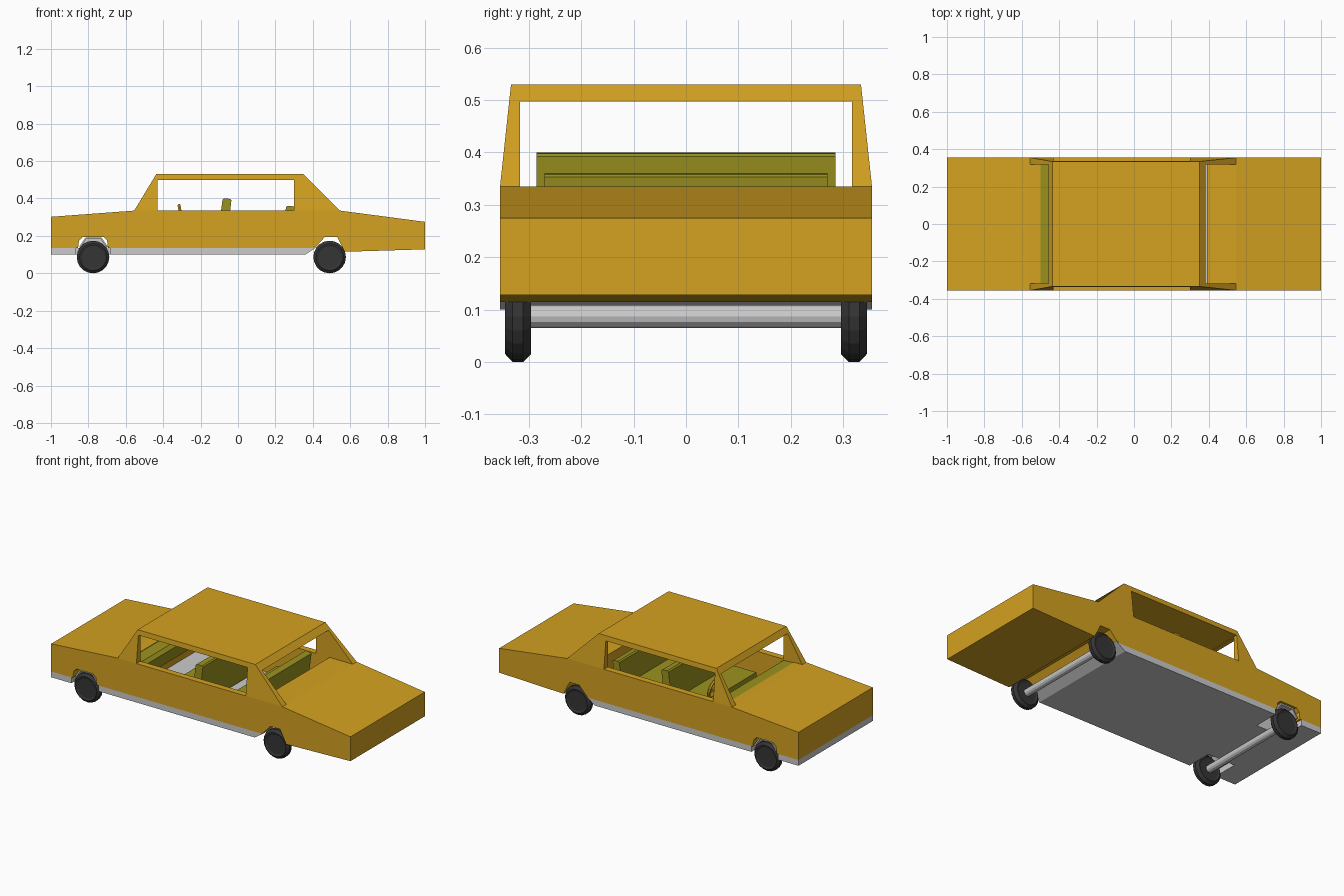
import bpy, bmesh, math
from mathutils import Matrix, Vector

if "Cube" in bpy.data.objects:
    bpy.data.objects.remove(bpy.data.objects["Cube"])


def material(name, color):
    m = bpy.data.materials.new(name)
    m.diffuse_color = (*color, 1)
    m.use_nodes = True
    m.node_tree.nodes["Principled BSDF"].inputs["Base Color"].default_value = m.diffuse_color
    return m


PAINT = material("paint", (0.66, 0.36, 0.015))
OLIVE = material("upholstery", (0.33, 0.29, 0.014))
RUBBER = material("rubber", (0.035, 0.035, 0.035))


def finish(name, bm, mat=None):
    bmesh.ops.recalc_face_normals(bm, faces=bm.faces[:])
    me = bpy.data.meshes.new(name)
    bm.to_mesh(me)
    bm.free()
    ob = bpy.data.objects.new(name, me)
    bpy.context.collection.objects.link(ob)
    if mat:
        me.materials.append(mat)
    return ob


def prism(name, profile, y0, y1, mat=None):
    """Side profile of (x, z) points pushed from y0 to y1."""
    bm = bmesh.new()
    face = bm.faces.new([bm.verts.new((x, y0, z)) for x, z in profile])
    out = bmesh.ops.extrude_face_region(bm, geom=[face])
    moved = [v for v in out["geom"] if isinstance(v, bmesh.types.BMVert)]
    bmesh.ops.translate(bm, verts=moved, vec=(0, y1 - y0, 0))
    return finish(name, bm, mat)


def box(name, x0, x1, y0, y1, z0, z1, mat=None):
    return prism(name, [(x0, z0), (x1, z0), (x1, z1), (x0, z1)], y0, y1, mat)


def lathe(name, profile, x, z, sides, mat=None):
    """Closed (radius, y) outline turned around a crosswise axis at x, z."""
    bm = bmesh.new()
    rings = []
    for r, y in profile:
        rings.append([bm.verts.new((x + r * math.cos(2 * math.pi * i / sides), y,
                                    z + r * math.sin(2 * math.pi * i / sides)))
                      for i in range(sides)])
    for a, b in zip(rings, rings[1:]):
        for i in range(sides):
            j = (i + 1) % sides
            bm.faces.new((a[i], a[j], b[j], b[i]))
    bm.faces.new(rings[0])
    bm.faces.new(rings[-1])
    return finish(name, bm, mat)


def cut(ob, cutter):
    mod = ob.modifiers.new("cut", "BOOLEAN")
    mod.operation = "DIFFERENCE"
    mod.solver = "EXACT"
    mod.object = cutter
    bpy.context.view_layer.objects.active = ob
    bpy.ops.object.modifier_apply(modifier=mod.name)
    bpy.data.objects.remove(cutter)


W = 0.355          # half width of the body
INNER = 0.317      # half width of the cabin
FRONT_X, REAR_X, AXLE_Z = -0.775, 0.49, 0.087

# painted body with wheel arches, hollowed out for the cabin
body = prism("body", [
    (-1, 0.135), (-0.855, 0.135), (-0.85, 0.175), (-0.83, 0.195), (-0.72, 0.195),
    (-0.70, 0.175), (-0.695, 0.135), (0.40, 0.135), (0.42, 0.145), (0.465, 0.195),
    (0.53, 0.195), (0.57, 0.115), (1, 0.128), (1, 0.275), (0.545, 0.335),
    (-0.555, 0.335), (-1, 0.302)], -W, W, PAINT)
cut(body, box("cabin_cutter", -0.5, 0.39, -INNER, INNER, 0.1, 0.5))

# roof with pillars: tapered block opened lengthwise and crosswise
bm = bmesh.new()
low = [bm.verts.new((x, y, 0.335)) for x, y in
       ((-0.555, -W), (0.545, -W), (0.545, W), (-0.555, W))]
top = [bm.verts.new((x, y, 0.53)) for x, y in
       ((-0.437, -0.334), (0.35, -0.334), (0.35, 0.334), (-0.437, 0.334))]
bm.faces.new(low)
bm.faces.new(top)
for i in range(4):
    j = (i + 1) % 4
    bm.faces.new((low[i], low[j], top[j], top[i]))
roof = finish("roof_and_pillars", bm, PAINT)
cut(roof, box("windscreen_cutter", -0.8, 0.8, -INNER, INNER, 0.2, 0.497))
cut(roof, box("side_window_cutter", -0.43, 0.30, -0.6, 0.6, 0.2, 0.5))

# grey floor pan with notches for the front wheels
floor = prism("floor_pan", [(-1, 0.10), (0.36, 0.10), (0.42, 0.14), (0.39, 0.135),
                            (-1, 0.135)], -W, W)
for s in (-1, 1):
    y0, y1 = sorted((s * 0.2, s * 0.5))
    cut(floor, box("notch_cutter", -0.865, -0.685, y0, y1, 0.05, 0.3))

# grey inner arches over the front axle
prism("inner_arch", [(-0.85, 0.13), (-0.695, 0.13), (-0.73, 0.192), (-0.815, 0.192)],
      -0.2, 0.2)
for s in (-1, 1):
    y0, y1 = sorted((s * 0.2, s * 0.345))
    prism("arch_liner", [(-0.85, 0.14), (-0.815, 0.192), (-0.73, 0.192), (-0.695, 0.14),
                         (-0.705, 0.14), (-0.735, 0.184), (-0.81, 0.184), (-0.84, 0.14)],
          y0, y1)

# axles and chamfered wheels
for x, end in ((FRONT_X, "front"), (REAR_X, "rear")):
    lathe(end + "_axle", [(0.022, -0.305), (0.022, 0.305)], x, AXLE_Z, 12)
    for s in (-1, 1):
        outline = [(0.06, 0.300), (0.066, 0.296), (0.072, 0.296), (0.087, 0.311),
                   (0.087, 0.331), (0.072, 0.345), (0.066, 0.345), (0.06, 0.341)]
        lathe(end + "_wheel", [(r, s * y) for r, y in outline], x, AXLE_Z, 20, RUBBER)

# dashboard
prism("dashboard", [(-0.5, 0.22), (-0.44, 0.22), (-0.41, 0.31), (-0.43, 0.328),
                    (-0.5, 0.332)], -INNER, INNER, OLIVE)

# front and rear bench seats
box("front_seat_cushion", -0.27, -0.08, -0.285, 0.285, 0.135, 0.225, OLIVE)
prism("front_seat_back", [(-0.115, 0.15), (-0.065, 0.145), (-0.035, 0.392),
                          (-0.042, 0.398), (-0.075, 0.4), (-0.083, 0.393)],
      -0.285, 0.285, OLIVE)
box("rear_seat_cushion", 0.07, 0.25, -0.27, 0.27, 0.135, 0.215, OLIVE)
prism("rear_seat_back", [(0.225, 0.15), (0.275, 0.145), (0.302, 0.353),
                         (0.296, 0.358), (0.265, 0.361), (0.257, 0.354)],
      -0.27, 0.27, OLIVE)

# steering wheel: tilted ring with a spoke bar and a column
TILT = Matrix.Translation((-0.305, 0.16, 0.305)) @ Matrix.Rotation(math.radians(80), 4, "Y")
bm = bmesh.new()
N, M = 16, 6
ring = [[bm.verts.new(TILT @ Vector((
    (0.058 + 0.009 * math.cos(2 * math.pi * j / M)) * math.cos(2 * math.pi * i / N),
    (0.058 + 0.009 * math.cos(2 * math.pi * j / M)) * math.sin(2 * math.pi * i / N),
    0.009 * math.sin(2 * math.pi * j / M)))) for j in range(M)] for i in range(N)]
for i in range(N):
    for j in range(M):
        k, l = (i + 1) % N, (j + 1) % M
        bm.faces.new((ring[i][j], ring[k][j], ring[k][l], ring[i][l]))
bmesh.ops.create_cube(bm, size=1, matrix=TILT @ Matrix.Diagonal((0.016, 0.116, 0.008, 1)))
bmesh.ops.create_cone(bm, cap_ends=True, segments=8, radius1=0.01, radius2=0.01, depth=0.13,
                      matrix=TILT @ Matrix.Translation((0, 0, -0.065)))
finish("steering_wheel", bm, PAINT)
